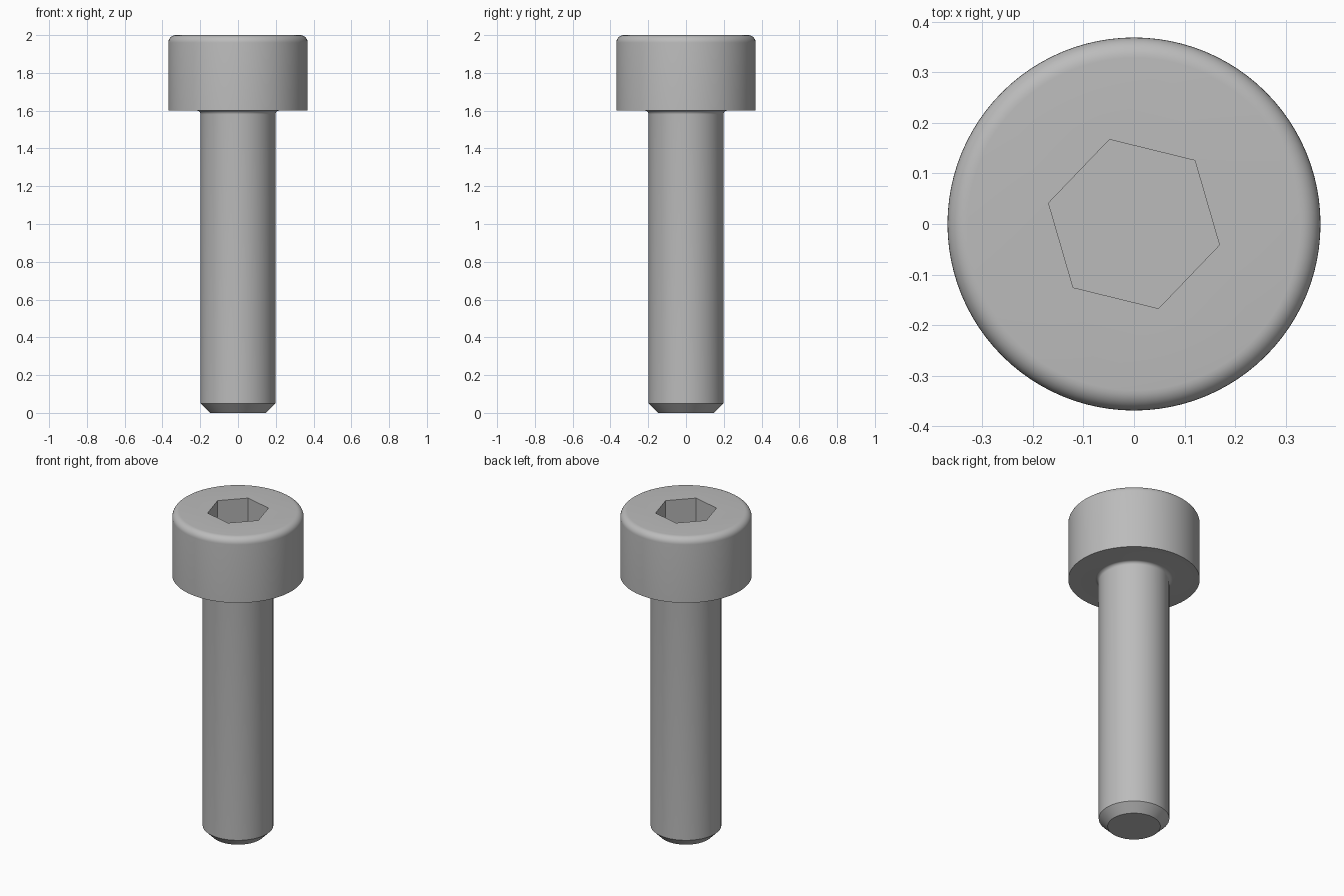
import bpy, bmesh, math

if "Cube" in bpy.data.objects:
    bpy.data.objects.remove(bpy.data.objects["Cube"])

SEG = 96          # sides of the turned body
HEX_R = 0.174     # socket corner radius
HEX_TURN = math.radians(46.2)
SOCKET_Z = 1.8    # socket floor height

steel = bpy.data.materials.new("grey steel")
steel.diffuse_color = (0.5, 0.5, 0.5, 1)
steel.use_nodes = True
steel.node_tree.nodes["Principled BSDF"].inputs["Base Color"].default_value = steel.diffuse_color


def arc(cx, cz, r, a0, a1, n=8):
    """Points on an arc in the radius/height plane, angles in degrees."""
    angles = [math.radians(a0 + (a1 - a0) * i / n) for i in range(n + 1)]
    return [(cx + r * math.cos(a), cz + r * math.sin(a)) for a in angles]


# Half profile (radius, z): tip chamfer, shank, under-head fillet, head, rounded rim
profile = [(0.148, 0), (0.198, 0.05)]
profile += arc(0.218, 1.58, 0.02, 180, 90)
profile += [(0.369, 1.6)]
profile += arc(0.329, 1.96, 0.04, 0, 90)

bm = bmesh.new()


def ring(r, z, n=SEG, turn=0.0):
    return [bm.verts.new((r * math.cos(turn + math.tau * i / n),
                          r * math.sin(turn + math.tau * i / n), z)) for i in range(n)]


def bridge(a, b):
    n = len(a)
    for i in range(n):
        j = (i + 1) % n
        bm.faces.new((a[i], a[j], b[j], b[i]))


# Turned body
rings = [ring(r, z) for r, z in profile]
for a, b in zip(rings, rings[1:]):
    bridge(a, b)
bm.faces.new(rings[0][::-1])

# Hexagonal socket: walls and floor
mouth = ring(HEX_R, 2.0, 6, HEX_TURN)
floor = ring(HEX_R, SOCKET_Z, 6, HEX_TURN)
bridge(mouth, floor)
bm.faces.new(floor)

# Flat top: fan from the rim to the nearest socket corner
rim = rings[-1]


def corner(i):
    return round((math.tau * i / SEG - HEX_TURN) / (math.tau / 6)) % 6


for i in range(SEG):
    j = (i + 1) % SEG
    c, d = corner(i), corner(j)
    bm.faces.new((rim[i], rim[j], mouth[c]))
    if c != d:
        bm.faces.new((rim[j], mouth[d], mouth[c]))

bmesh.ops.recalc_face_normals(bm, faces=bm.faces)
mesh = bpy.data.meshes.new("socket_head_screw")
bm.to_mesh(mesh)
bm.free()
mesh.materials.append(steel)
screw = bpy.data.objects.new("socket_head_screw", mesh)
bpy.context.collection.objects.link(screw)

# Smooth round surfaces, crisp chamfer, socket and head edges
bpy.context.view_layer.objects.active = screw
screw.select_set(True)
bpy.ops.object.shade_smooth_by_angle(angle=math.radians(30))
